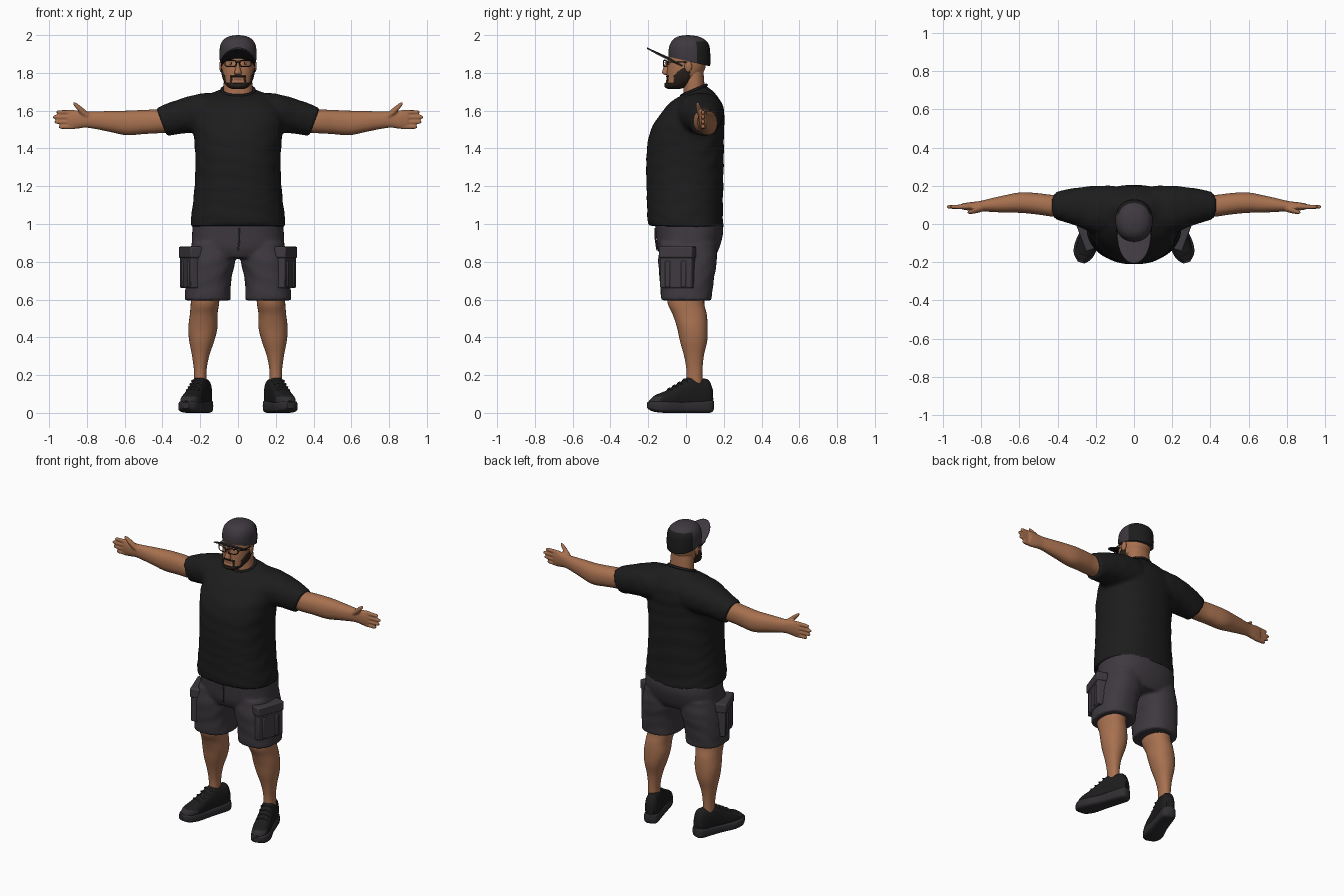
import bpy
import bmesh
from math import sin, cos, tau, copysign, radians, sqrt
from mathutils import Matrix, Vector

default_cube = bpy.data.objects.get("Cube")
if default_cube:
    bpy.data.objects.remove(default_cube, do_unlink=True)

BOTH = (1, -1)


def material(name, red, green, blue):
    mat = bpy.data.materials.new(name)
    mat.use_nodes = True
    mat.diffuse_color = (red, green, blue, 1)
    shader = mat.node_tree.nodes["Principled BSDF"]
    shader.inputs["Base Color"].default_value = (red, green, blue, 1)
    shader.inputs["Roughness"].default_value = .8
    return mat


skin = material("skin", .39, .165, .08)
black_cloth = material("black cloth", .012, .012, .012)
grey_cloth = material("charcoal cloth", .048, .041, .05)
rubber = material("dark rubber", .03, .027, .031)
hair = material("dark hair", .022, .014, .01)
lip = material("lip", .25, .085, .055)
eye_white = material("eye white", .5, .45, .4)


def smooth_rows(rings, steps):
    """Spline interpolation through ring settings."""
    rings = [Vector(tuple(r) + (0,) * (6 - len(r))) for r in rings]
    rows = []
    for i in range(len(rings) - 1):
        p, q = rings[i], rings[i + 1]
        before, after = rings[max(i - 1, 0)], rings[min(i + 2, len(rings) - 1)]
        m, k = (q - before) / 2, (after - p) / 2
        for j in range(steps):
            t = j / steps
            rows.append(p + m * t + (3 * (q - p) - 2 * m - k) * t * t
                        + (2 * (p - q) + m + k) * t ** 3)
    return rows + [rings[-1]]


def loft(bm, rings, axis="z", power=2.2, steps=5, n=32,
         place=Matrix(), sides=(1,), ripple=0):
    """Closed tube; ring = along, centre a, centre b, radius a, radius b, lean."""
    rows = smooth_rows(rings, steps)
    for side in sides:
        loops = []
        for t, a, b, ra, rb, lean in rows:
            loop = []
            for k in range(n):
                c, s = cos(tau * k / n), sin(tau * k / n)
                fold = 1 + ripple * sin(70 * t + 3 * c + 2 * sin(5 * s + 9 * t))
                da = fold * ra * copysign(abs(c) ** (2 / power), c)
                db = fold * rb * copysign(abs(s) ** (2 / power), s)
                along = t + lean * db
                point = {"x": (along, a + da, b + db),
                         "y": (a + da, along, b + db),
                         "z": (a + da, b + db, along)}[axis]
                co = place @ Vector(point)
                co.x *= side
                loop.append(bm.verts.new(co))
            loops.append(loop)
        for low, high in zip(loops, loops[1:]):
            for k in range(n):
                j = (k + 1) % n
                bm.faces.new((low[k], low[j], high[j], high[k]))
        bm.faces.new(loops[0])
        bm.faces.new(loops[-1])


def box(bm, size, place, sides=(1,)):
    for side in sides:
        mirror = Matrix.Diagonal((side, 1, 1, 1))
        bmesh.ops.create_cube(bm, size=1, matrix=mirror @ place @ Matrix.Diagonal((*size, 1)))


def ball(bm, place, size, sides=(1,)):
    for side in sides:
        x, y, z = place
        bmesh.ops.create_uvsphere(
            bm, u_segments=20, v_segments=12, radius=1,
            matrix=Matrix.Translation((x * side, y, z)) @ Matrix.Diagonal((*size, 1)))


def finish(name, bm, mats, paint=None, voxel=0, bevel=0, relax=3):
    bmesh.ops.recalc_face_normals(bm, faces=bm.faces)
    if paint:
        for f in bm.faces:
            f.material_index = paint(f.calc_center_median())
    mesh = bpy.data.meshes.new(name)
    bm.to_mesh(mesh)
    bm.free()
    for mat in mats:
        mesh.materials.append(mat)
    ob = bpy.data.objects.new(name, mesh)
    bpy.context.collection.objects.link(ob)
    bpy.ops.object.select_all(action="DESELECT")
    ob.select_set(True)
    bpy.context.view_layer.objects.active = ob
    bpy.ops.object.shade_smooth_by_angle(angle=radians(45))
    if voxel:
        mod = ob.modifiers.new("blend", "REMESH")
        mod.mode, mod.voxel_size, mod.use_smooth_shade = "VOXEL", voxel, True
        mod = ob.modifiers.new("relax", "SMOOTH")
        mod.iterations = relax
    if bevel:
        mod = ob.modifiers.new("soft edges", "BEVEL")
        mod.width, mod.segments = bevel, 2
    return ob


def tubes(name, paths, radius, mat, cyclic=False):
    """Round cords along point lists, as one mesh."""
    curve = bpy.data.curves.new(name, "CURVE")
    curve.dimensions = "3D"
    curve.bevel_depth, curve.bevel_resolution = radius, 2
    for path in paths:
        spline = curve.splines.new("POLY")
        spline.points.add(len(path) - 1)
        for point, co in zip(spline.points, path):
            point.co = (*co, 1)
        spline.use_cyclic_u = cyclic
    curve.materials.append(mat)
    ob = bpy.data.objects.new(name, curve)
    bpy.context.collection.objects.link(ob)
    bpy.ops.object.select_all(action="DESELECT")
    ob.select_set(True)
    bpy.context.view_layer.objects.active = ob
    bpy.ops.object.convert(target="MESH")


# Shirt: torso and sleeves blended together
bm = bmesh.new()
loft(bm, [(.985, 0, 0, .252, .2, -.03), (1.05, 0, -.005, .246, .2), (1.2, 0, -.006, .23, .203),
          (1.35, 0, -.005, .226, .205), (1.48, 0, .004, .235, .197), (1.57, 0, .03, .24, .174),
          (1.635, 0, .05, .22, .142), (1.68, 0, .055, .165, .1, .1),
          (1.7, 0, .045, .105, .073, .3), (1.71, 0, .042, .08, .06, .4)],
     power=2.3, n=48, ripple=.008)
loft(bm, [(.1, .08, 1.585, .12, .11), (.2, .075, 1.585, .125, .105), (.3, .09, 1.57, .1, .09, .15),
          (.37, .095, 1.55, .082, .08, .3), (.405, .095, 1.54, .074, .074, .38)],
     axis="x", sides=BOTH, ripple=.012)
finish("shirt", bm, [black_cloth], voxel=.011)
collar = [(.087 * cos(tau * k / 40), .042 + .066 * sin(tau * k / 40), 1.708 + .028 * sin(tau * k / 40))
          for k in range(40)]
tubes("shirt_collar", [collar], .008, black_cloth, cyclic=True)

# Shorts: hips and two legs
bm = bmesh.new()
loft(bm, [(1.03, 0, .012, .235, .178), (.95, 0, .018, .243, .178),
          (.87, 0, .012, .24, .163), (.82, 0, .01, .19, .14)], power=2.4, n=48)
loft(bm, [(.9, .125, .012, .12, .15), (.8, .14, .008, .125, .155),
          (.7, .157, .004, .121, .143), (.595, .16, .002, .121, .133)],
     power=2.4, sides=BOTH, ripple=.01)
finish("shorts", bm, [grey_cloth], voxel=.01)

# Cargo pockets with flap and pleats
bm = bmesh.new()
pocket = Matrix.Translation((.25, -.045, .765)) @ Matrix.Rotation(radians(-20), 4, "Z")
box(bm, (.06, .18, .21), pocket, BOTH)
box(bm, (.072, .19, .06), pocket @ Matrix.Translation((0, 0, .085)), BOTH)
for y in (-.045, .045):
    box(bm, (.072, .03, .14), pocket @ Matrix.Translation((0, y, -.03)), BOTH)
finish("cargo_pockets", bm, [grey_cloth], bevel=.008)
tubes("shorts_fly", [[(.006, -.163, .98), (.008, -.162, .92), (0, -.153, .86)]], .004, grey_cloth)

# Lower legs
bm = bmesh.new()
loft(bm, [(.66, .17, 0, .075, .1), (.58, .175, 0, .075, .097), (.52, .182, .02, .073, .09),
          (.45, .186, .034, .077, .081), (.38, .192, .04, .066, .072), (.3, .198, .042, .045, .052),
          (.22, .2, .045, .033, .042), (.13, .2, .045, .034, .043)], sides=BOTH)
finish("legs", bm, [skin])

# Arms with hands, fingers and thumbs
bm = bmesh.new()
loft(bm, [(.33, .095, 1.545, .058, .06), (.43, .096, 1.543, .057, .063), (.5, .105, 1.54, .056, .064),
          (.59, .112, 1.535, .054, .065), (.68, .105, 1.543, .045, .055), (.76, .098, 1.55, .034, .046),
          (.81, .094, 1.553, .026, .043), (.86, .092, 1.553, .022, .049),
          (.9, .092, 1.553, .016, .044)], axis="x", sides=BOTH)
for k, tip in enumerate((.95, .972, .98, .962)):
    z = 1.514 + .026 * k
    loft(bm, [(.87, .092, z, .014, .013), (.92, .09, z, .012, .0115),
              (tip - .01, .09, z, .01, .01), (tip, .09, z, .004, .004)],
         axis="x", n=12, power=2, sides=BOTH)
loft(bm, [(.785, .085, 1.565, .018, .02), (.825, .072, 1.597, .016, .021),
          (.855, .064, 1.625, .012, .016), (.873, .06, 1.64, .006, .007)],
     axis="x", n=14, power=2, sides=BOTH)
finish("arms", bm, [skin], voxel=.0055, relax=2)

# Shoes, toes turned outward
turn = Matrix.Translation((.195, .05, 0)) @ Matrix.Rotation(radians(18), 4, "Z")
bm = bmesh.new()
loft(bm, [(.097, 0, .04, .02, .026), (.075, 0, .036, .043, .036), (0, 0, .033, .048, .033),
          (-.08, 0, .031, .051, .031), (-.17, .003, .032, .06, .032), (-.23, .003, .036, .049, .029),
          (-.265, 0, .04, .018, .016)], axis="y", power=3.6, place=turn, sides=BOTH)
finish("shoe_soles", bm, [rubber])
bm = bmesh.new()
profile = ((.092, .022, .13), (.07, .038, .175), (.03, .044, .183), (-.03, .045, .192),
           (-.09, .047, .158), (-.16, .052, .118), (-.22, .045, .094), (-.255, .02, .065))
loft(bm, [(y, 0, top / 2 + .01, width, top / 2 - .01) for y, width, top in profile],
     axis="y", power=2.5, place=turn, sides=BOTH)
finish("shoe_uppers", bm, [black_cloth, rubber],
       paint=lambda c: 1 if c.z < .085 and c.y < -.13 else 0)
laces = []
for side in BOTH:
    for k in range(4):
        y, z = -.06 - .028 * k, .178 - .016 * k
        row = [turn @ Vector((x, y, z - 9 * x * x)) for x in (-.035, -.018, 0, .018, .035)]
        laces.append([(p.x * side, p.y, p.z) for p in row])
tubes("shoe_laces", laces, .005, rubber)

# Neck, ears and nose
bm = bmesh.new()
loft(bm, [(1.62, 0, .05, .085, .07), (1.7, 0, .044, .077, .058),
          (1.76, 0, .04, .075, .056), (1.84, 0, .03, .07, .06)])
finish("neck", bm, [skin])
bm = bmesh.new()
ball(bm, (.089, .012, 1.835), (.01, .02, .031), BOTH)
finish("ears", bm, [skin])
bm = bmesh.new()
loft(bm, [(1.788, 0, -.1, .014, .01), (1.8, 0, -.108, .02, .018),
          (1.83, 0, -.102, .011, .017), (1.865, 0, -.096, .008, .01)], n=16, power=2)
finish("nose", bm, [skin])


# Head with a raised beard
def face_paint(c):
    x = abs(c.x)
    if c.y > .02:
        return 0
    if x < .024 and c.y < -.05 and 1.758 < c.z < 1.77:
        return 2
    jaw = c.z < 1.75
    side_burn = c.y > -.065 and c.z < min(1.84, 1.8 + .8 * (c.y + .05)) and x > .05
    moustache = x < .04 and 1.774 < c.z < 1.787
    goatee = .03 < x < .042 and c.z < 1.787
    return 1 if jaw or side_burn or moustache or goatee else 0


bm = bmesh.new()
loft(bm, [(1.72, 0, -.065, .03, .03), (1.732, 0, -.052, .055, .058), (1.77, 0, -.018, .076, .085),
          (1.82, 0, 0, .086, .1), (1.87, 0, .006, .088, .1), (1.92, 0, .012, .084, .094),
          (1.96, 0, .012, .06, .07)], n=72, steps=8)
bmesh.ops.recalc_face_normals(bm, faces=bm.faces)
bm.normal_update()
beard = [v for v in bm.verts
         if all(face_paint(f.calc_center_median()) == 1 for f in v.link_faces)]
shifts = [(v, v.normal * .005) for v in beard]
flags = [face_paint(f.calc_center_median()) for f in bm.faces]
order = iter(flags)
for v, shift in shifts:
    v.co += shift
finish("head", bm, [skin, hair, lip], paint=lambda c: next(order))

# Eyes and glasses
for name, size, mat in (("eyes", .012, eye_white), ("pupils", .005, hair)):
    bm = bmesh.new()
    ball(bm, (.036, -.088 - (.004 if mat is hair else 0), 1.85), (size, .005, min(size, .006)), BOTH)
    finish(name, bm, [mat])
frames, stems = [], [[(-.01, -.117, 1.855), (0, -.119, 1.857), (.01, -.117, 1.855)]]
for side in BOTH:
    frame = []
    for k in range(28):
        c, s = cos(tau * k / 28), sin(tau * k / 28)
        x = .039 + .03 * copysign(abs(c) ** .6, c)
        frame.append((side * x, -.119 + 4 * x * x, 1.85 + .017 * copysign(abs(s) ** .6, s)))
    frames.append(frame)
    stems.append([(side * .069, -.1, 1.857), (side * .088, -.075, 1.858), (side * .094, .01, 1.856)])
tubes("glasses_frames", frames, .0028, black_cloth, cyclic=True)
tubes("glasses_stems", stems, .0028, black_cloth)

# Cap crown with dark back panels
bm = bmesh.new()
loft(bm, [(1.86, 0, .018, .096, .11, -.23), (1.9, 0, .018, .098, .111, -.12),
          (1.945, 0, .018, .094, .105), (1.975, 0, .015, .077, .085),
          (1.993, 0, .012, .047, .052), (2, 0, .01, .008, .008)], n=56, steps=6)
finish("cap_crown", bm, [grey_cloth, black_cloth],
       paint=lambda c: 1 if c.y > .055 and c.z < 1.966 else 0)

# Cap brim, rising toward its tip, dark underneath
bm = bmesh.new()
rows = []
for i in range(25):
    x = .09 * (i / 12 - 1)
    reach = sqrt(max(0, 1 - (x / .0905) ** 2))
    root, tip = .03 - .11 * sqrt(1 - (x / .1) ** 2), -.02 - .185 * reach ** .8
    ys = [root + (tip - root) * j / 10 for j in range(11)]
    rows.append([bm.verts.new((x, y, 1.878 - .45 * (y + .08) - 1.2 * x * x)) for y in ys])
for a, b in zip(rows, rows[1:]):
    for j in range(10):
        bm.faces.new((a[j], a[j + 1], b[j + 1], b[j]))
brim = finish("cap_brim", bm, [grey_cloth, black_cloth])
if brim.data.polygons[len(brim.data.polygons) // 2].normal.z < 0:
    brim.data.flip_normals()
shell = brim.modifiers.new("thickness", "SOLIDIFY")
shell.thickness, shell.offset, shell.material_offset = .007, -1, 1
